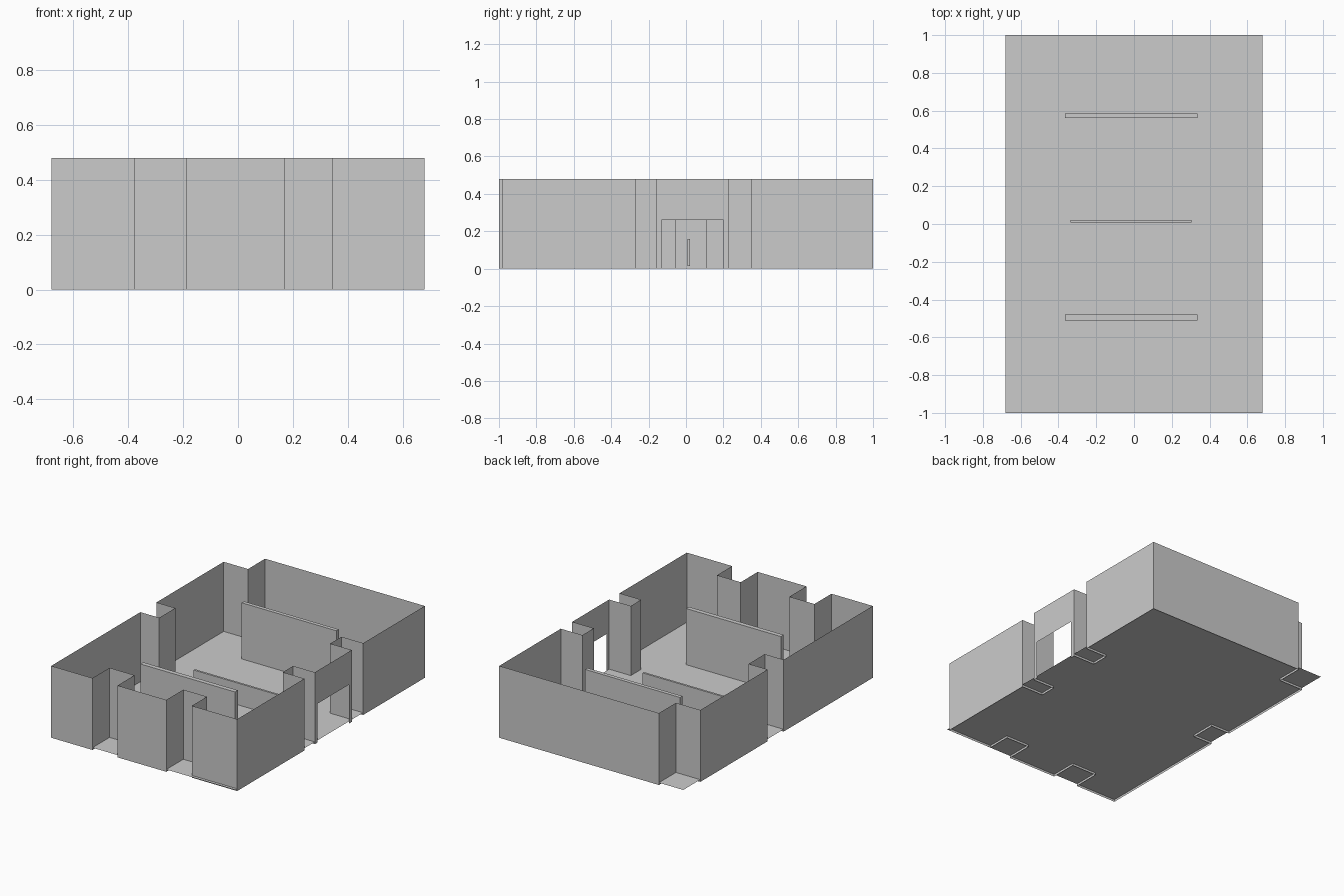
import bpy, bmesh

if "Cube" in bpy.data.objects:
    bpy.data.objects.remove(bpy.data.objects["Cube"])

H = 0.48        # wall height
FLOOR = 0.015   # floor level, walls reach slightly below it
X, Y = 0.68, 1.0


def finish(name, bm):
    mesh = bpy.data.meshes.new(name)
    bm.to_mesh(mesh)
    bm.free()
    obj = bpy.data.objects.new(name, mesh)
    bpy.context.collection.objects.link(obj)
    return obj


def sheet(name, points):
    """One flat polygon."""
    bm = bmesh.new()
    bm.faces.new([bm.verts.new(p) for p in points])
    return finish(name, bm)


def wall(name, path):
    """Thin wall: open plan path raised to full height."""
    bm = bmesh.new()
    low = [bm.verts.new((x, y, 0)) for x, y in path]
    high = [bm.verts.new((x, y, H)) for x, y in path]
    for i in range(len(path) - 1):
        bm.faces.new((low[i], low[i + 1], high[i + 1], high[i]))
    return finish(name, bm)


def box(name, x0, x1, y0, y1, z0, z1):
    bm = bmesh.new()
    bmesh.ops.create_cube(bm, size=1)
    for v in bm.verts:
        v.co = (x1 if v.co.x > 0 else x0, y1 if v.co.y > 0 else y0, z1 if v.co.z > 0 else z0)
    return finish(name, bm)


# Floor
sheet("floor", [(-X, -Y, FLOOR), (X, -Y, FLOOR), (X, Y, FLOOR), (-X, Y, FLOOR)])

# Perimeter walls with inward recesses, clockwise from and back to the doorway section
right_in, left_in, front_in = 0.52, -0.54, -0.82
wall("perimeter_wall", [
    (X, -0.16), (right_in, -0.16), (right_in, -0.27), (X, -0.27),         # right front recess
    (X, -0.98), (0.345, -0.98), (0.345, front_in), (0.17, front_in),      # front right recess
    (0.17, -Y), (-0.19, -Y), (-0.19, front_in), (-0.375, front_in),       # front left recess
    (-0.375, -Y), (-X, -Y),
    (-X, -0.06), (left_in, -0.06), (left_in, 0.11), (-X, 0.11),           # left recess
    (-X, 0.82), (-0.50, 0.82), (-0.50, Y),                                # back corner recess
    (X, Y), (X, 0.35), (right_in, 0.35), (right_in, 0.23), (X, 0.23),     # right back recess
])

# Right wall section with the doorway
sheet("doorway_wall", [(X, y, z) for y, z in (
    (-0.16, 0), (-0.13, 0), (-0.13, 0.26), (0.20, 0.26),
    (0.20, 0), (0.23, 0), (0.23, H), (-0.16, H))])

# Free-standing partitions
box("front_partition", -0.365, 0.335, -0.51, -0.48, FLOOR, 0.39)
box("back_partition", -0.365, 0.335, 0.56, 0.585, FLOOR, 0.39)
box("low_partition", -0.335, 0.305, 0.008, 0.022, FLOOR, 0.16)
